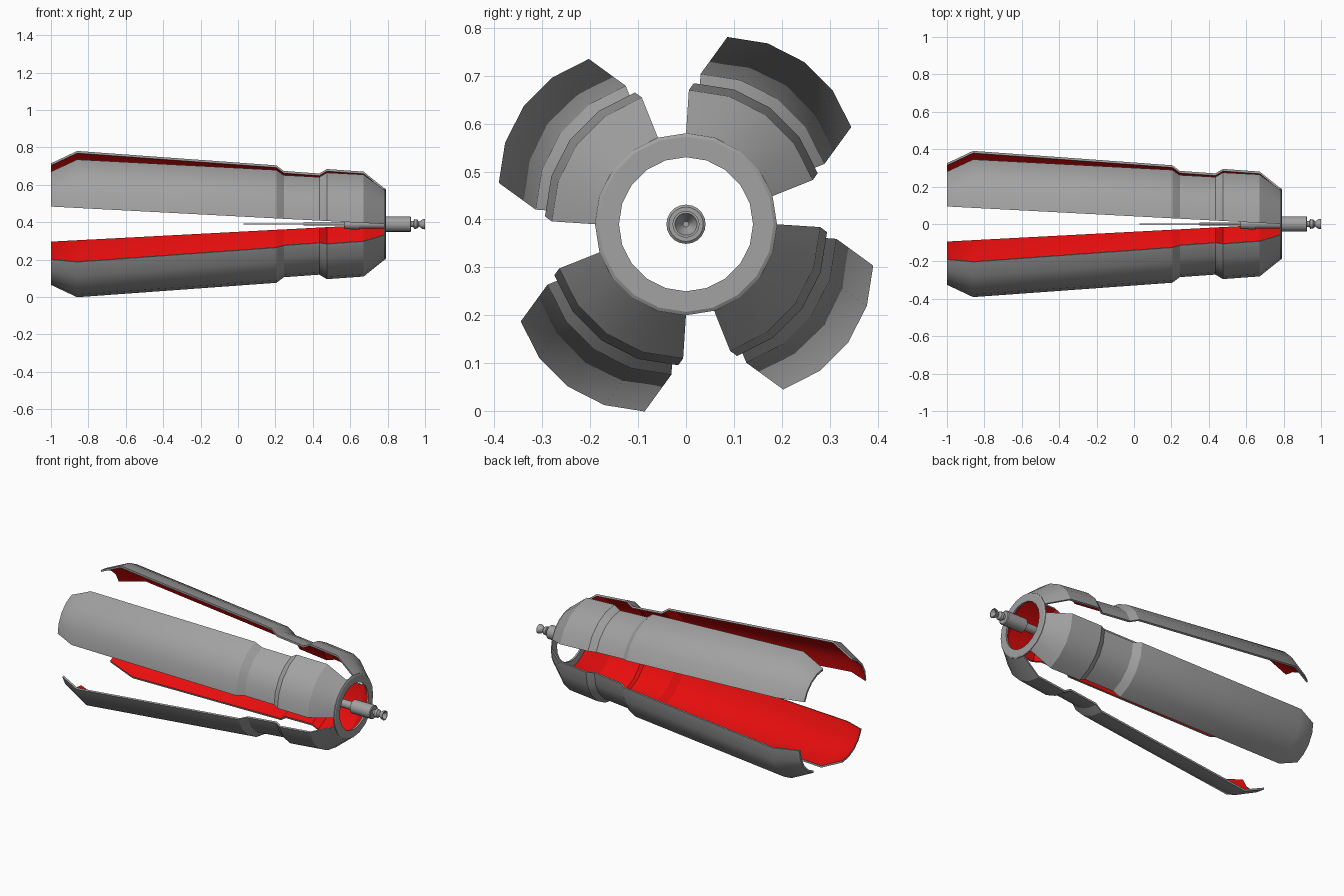
import bpy, bmesh, math

cube = bpy.data.objects.get("Cube")
if cube:
    bpy.data.objects.remove(cube, do_unlink=True)

AXIS_Z = 0.39      # height of the long axis
HINGE_X = 0.786    # where the petals meet the ring
OPENING = 0.0893   # outward drift of a petal per unit of length
SHELL = 0.012


def material(name, rgb):
    m = bpy.data.materials.new(name)
    m.use_nodes = True
    m.diffuse_color = (*rgb, 1)
    m.node_tree.nodes["Principled BSDF"].inputs["Base Color"].default_value = (*rgb, 1)
    return m


grey = material("hull grey", (0.36, 0.36, 0.36))
red = material("inner red", (0.8, 0.004, 0.004))


def sweep(name, profile, start, span, steps, closed, opening=0.0, inner_from=None):
    """Sweep an (x, radius) profile round the long axis, optionally tilted outward."""
    full = span >= 360
    mid = math.radians(start + span / 2)
    bm = bmesh.new()
    rows = []
    for i in range(steps if full else steps + 1):
        a = math.radians(start + span * i / steps)
        row = []
        for x, r in profile:
            d = opening * (HINGE_X - x)
            row.append(bm.verts.new((x, r * math.cos(a) + d * math.cos(mid),
                                     AXIS_Z + r * math.sin(a) + d * math.sin(mid))))
        rows.append(row)
    n = len(profile)
    for i in range(steps):
        a, b = rows[i], rows[(i + 1) % len(rows)]
        for j in range(n if closed else n - 1):
            k = (j + 1) % n
            f = bm.faces.new((a[j], a[k], b[k], b[j]))
            if inner_from is not None and inner_from <= j < n - 1:
                f.material_index = 1
    if not full:
        # side walls between outer and inner skin
        half = n // 2
        for row in (rows[0], rows[-1]):
            for j in range(half - 1):
                bm.faces.new((row[j], row[j + 1], row[n - 2 - j], row[n - 1 - j]))
    bmesh.ops.remove_doubles(bm, verts=bm.verts, dist=0.00001)
    bmesh.ops.recalc_face_normals(bm, faces=bm.faces)
    me = bpy.data.meshes.new(name)
    bm.to_mesh(me)
    bm.free()
    ob = bpy.data.objects.new(name, me)
    bpy.context.collection.objects.link(ob)
    me.materials.append(grey)
    if inner_from is not None:
        me.materials.append(red)
    bpy.ops.object.select_all(action='DESELECT')
    ob.select_set(True)
    bpy.context.view_layer.objects.active = ob
    bpy.ops.object.shade_smooth_by_angle(angle=math.radians(30))
    return ob


# Four opened petals: grey outside and rim, red inside
outer = [(-1, 0.196), (-0.86, 0.272), (0.205, 0.272), (0.245, 0.245),
         (0.435, 0.245), (0.475, 0.272), (0.672, 0.272), (0.784, 0.19)]
skin = outer + [(x, r - SHELL) for x, r in reversed(outer)]
for number in range(4):
    sweep(f"petal_{number + 1}", skin, 18 + 90 * number, 72, 4, True,
          OPENING, len(outer))

# Bevelled ring that carries the petals
sweep("end_ring", [(0.78, 0.19), (0.787, 0.19), (0.791, 0.183), (0.791, 0.14), (0.78, 0.14)],
      0, 360, 20, True)

# Central probe: body, collars and flared nozzle with a hollow cup
probe = [(0.57, 0), (0.57, 0.026), (0.65, 0.03), (0.65, 0.024), (0.79, 0.024),
         (0.79, 0.041), (0.922, 0.041), (0.926, 0.036), (0.926, 0.016),
         (0.938, 0.016), (0.942, 0.026), (0.958, 0.024), (0.968, 0.013),
         (0.985, 0.025), (1, 0.028), (1, 0.023), (0.97, 0.006), (0.97, 0)]
sweep("probe_body", probe, 0, 360, 20, False)

# Stepped antenna behind the probe
antenna = [(0.03, 0), (0.03, 0.003), (0.35, 0.003), (0.35, 0.008), (0.58, 0.008), (0.58, 0)]
sweep("probe_antenna", antenna, 0, 360, 12, False)
